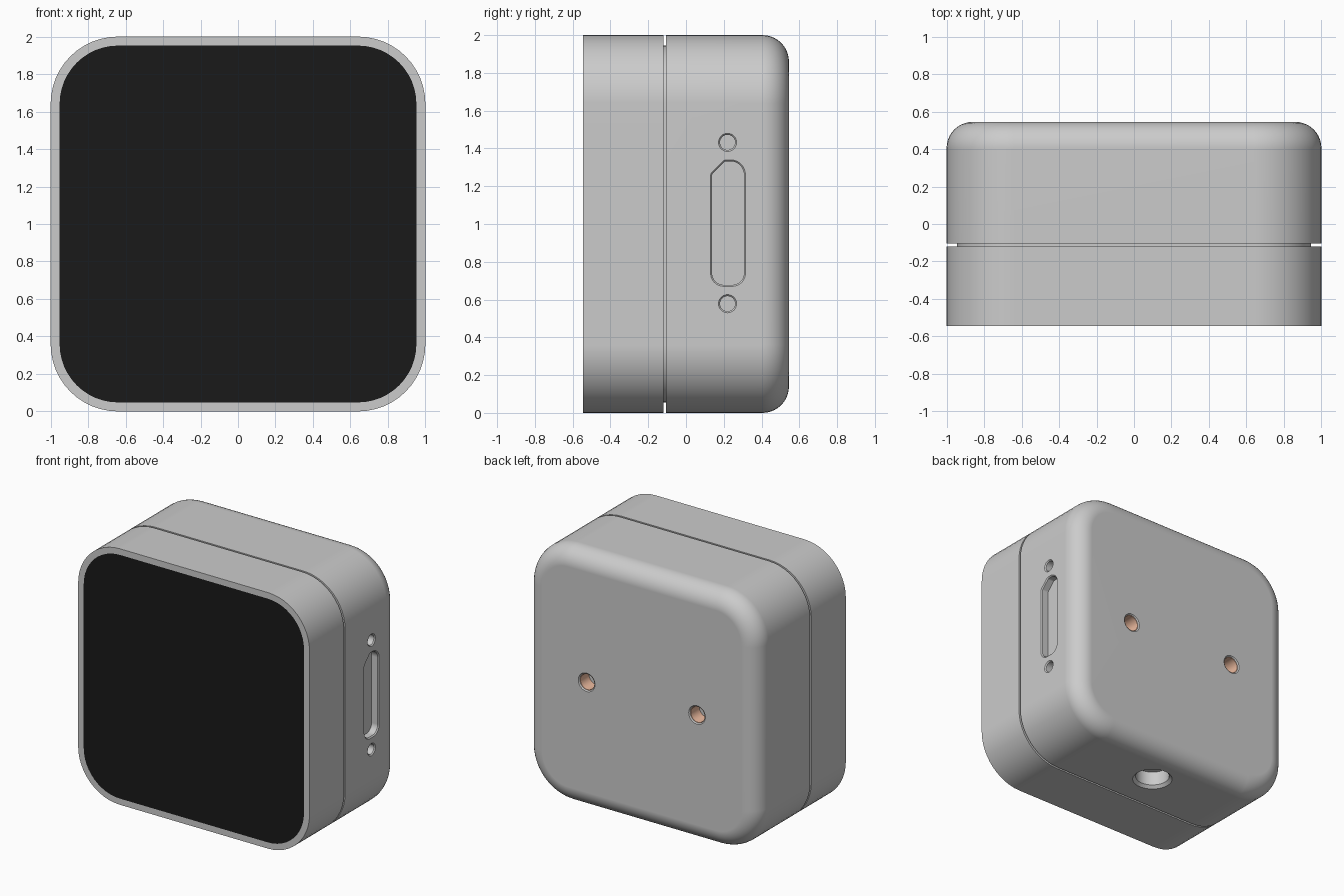
import bpy, bmesh
from math import radians, sin, cos
from mathutils import Vector

if "Cube" in bpy.data.objects:
    bpy.data.objects.remove(bpy.data.objects["Cube"])


def outline(arcs, off=0.0, n=12):
    """Closed outline from arcs (cu, cv, radius, start, end), grown by off."""
    pts = []
    for cu, cv, r, a0, a1 in arcs:
        full = a1 - a0 == 360
        steps = 40 if full else n
        for i in range(steps if full else steps + 1):
            a = radians(a0 + (a1 - a0) * i / steps)
            pts.append((cu + (r + off) * cos(a), cv + (r + off) * sin(a)))
    return pts


def rounded_square(half, r):
    c = half - r
    return [(su * c, 1 + sv * c, r, 90 * i, 90 * i + 90)
            for i, (su, sv) in enumerate([(1, 1), (-1, 1), (-1, -1), (1, -1)])]


def circle(u, v, r):
    return [(u, v, r, 0, 360)]


AXIS = {'X': lambda u, v, d: (d, u, v),
        'Y': lambda u, v, d: (u, d, v),
        'Z': lambda u, v, d: (u, v, d)}


def loft(name, arcs, sections, axis='Y', tube=False, color=None):
    """Skin copies of an outline; sections are (offset, position along axis)."""
    bm = bmesh.new()
    rings = [[bm.verts.new(Vector(AXIS[axis](u, v, d))) for u, v in outline(arcs, off)]
             for off, d in sections]
    pairs = list(zip(rings, rings[1:]))
    if tube:
        pairs.append((rings[-1], rings[0]))
    for a, b in pairs:
        for i in range(len(a)):
            j = (i + 1) % len(a)
            bm.faces.new((a[i], a[j], b[j], b[i]))
    if not tube:
        bm.faces.new(rings[0])
        bm.faces.new(rings[-1])
    bmesh.ops.recalc_face_normals(bm, faces=bm.faces)
    me = bpy.data.meshes.new(name)
    bm.to_mesh(me)
    bm.free()
    ob = bpy.data.objects.new(name, me)
    bpy.context.collection.objects.link(ob)
    if color:
        mat = bpy.data.materials.new(name + "_colour")
        mat.diffuse_color = (*color, 1)
        mat.use_nodes = True
        mat.node_tree.nodes["Principled BSDF"].inputs["Base Color"].default_value = mat.diffuse_color
        me.materials.append(mat)
    return ob


def select(ob):
    bpy.ops.object.select_all(action='DESELECT')
    ob.select_set(True)
    bpy.context.view_layer.objects.active = ob


def cut(ob, arcs, sections, axis):
    tool = loft("cutter", arcs, sections, axis)
    tool.hide_render = True
    select(ob)
    mod = ob.modifiers.new("cut", 'BOOLEAN')
    mod.operation = 'DIFFERENCE'
    mod.solver = 'EXACT'
    mod.object = tool
    bpy.ops.object.modifier_apply(modifier=mod.name)
    bpy.data.objects.remove(tool)


CASE = rounded_square(1.0, 0.36)
F = 0.14

# Rear housing with a rounded back edge
fillet = [(F * (cos(radians(a)) - 1), 0.545 - F + F * sin(radians(a)))
          for a in range(0, 91, 9)]
housing = loft("rear_housing", CASE, [(0, -0.105)] + fillet)

# Connector slot and its two screw holes on the right side
slot = [(0.235, 1.26, 0.08, 0, 90), (0.215, 1.31, 0.03, 90, 135),
        (0.16, 1.255, 0.03, 135, 180), (0.20, 0.74, 0.07, 180, 270),
        (0.245, 0.74, 0.07, 270, 360)]
side_steps = [(0.01, 1.01), (0.0, 1.0), (-0.008, 0.992), (-0.008, 0.94)]
cut(housing, slot, side_steps, 'X')
for z in (0.578, 1.432):
    cut(housing, circle(0.22, z, 0.048), side_steps, 'X')

# Countersunk cable opening underneath
cut(housing, circle(0, 0.21, 0.145),
    [(0.02, -0.02), (0, 0), (-0.022, 0.022), (-0.022, 0.13)], 'Z')

# Mounting holes in the back, lined with copper sleeves
sleeves = []
for side, x in (("left", -0.477), ("right", 0.477)):
    cut(housing, circle(x, 1, 0.072),
        [(0.01, 0.555), (0, 0.545), (-0.008, 0.537), (-0.008, 0.43)], 'Y')
    sleeves.append(loft("mount_sleeve_" + side, circle(x, 1, 0.06),
                        [(0, 0.536), (0.008, 0.536), (0.008, 0.425), (0, 0.425)],
                        tube=True, color=(0.85, 0.5, 0.35)))

# Recessed seam between the two halves
seam = loft("seam_core", rounded_square(0.945, 0.305), [(0, -0.13), (0, -0.095)])

# Front frame with a shallow seat for the screen
frame = loft("front_frame", CASE,
             [(0, -0.12), (0, -0.545), (-0.048, -0.545), (-0.048, -0.53)],
             color=(0.6, 0.6, 0.6))
screen = loft("screen", rounded_square(0.952, 0.312),
              [(0, -0.53), (0, -0.545)], color=(0.01, 0.01, 0.01))

# Smooth curved faces, keep crisp edges
for ob in [housing, seam, frame, screen] + sleeves:
    select(ob)
    bpy.ops.object.shade_smooth_by_angle(angle=radians(30))
    wn = ob.modifiers.new("even_shading", 'WEIGHTED_NORMAL')
    wn.keep_sharp = True
